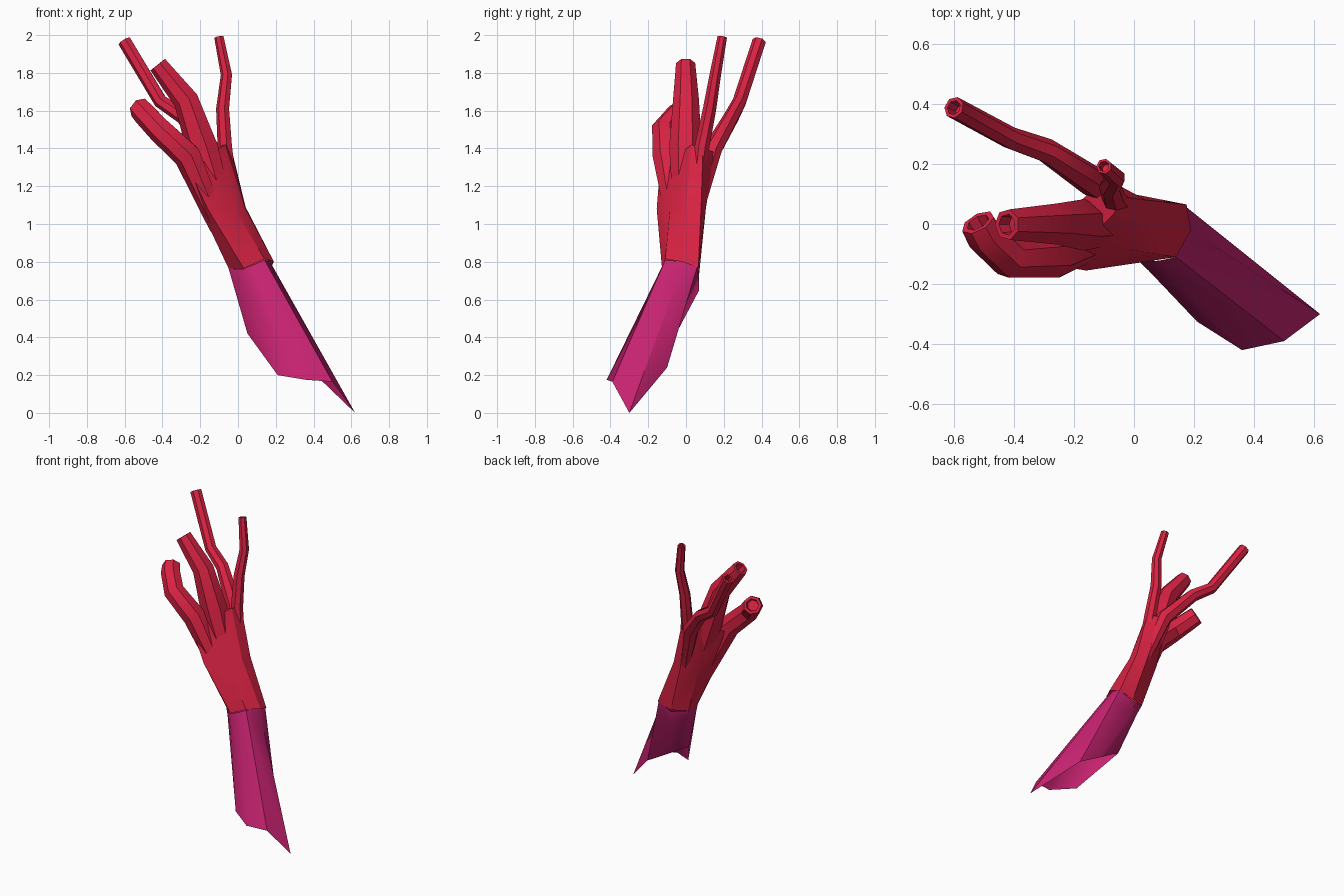
import bpy, bmesh, math
from mathutils import Vector

if "Cube" in bpy.data.objects:
    bpy.data.objects.remove(bpy.data.objects["Cube"])


def material(name, rgb):
    m = bpy.data.materials.new(name)
    m.diffuse_color = (*rgb, 1)
    m.use_nodes = True
    m.node_tree.nodes["Principled BSDF"].inputs["Base Color"].default_value = m.diffuse_color
    return m


RED = material("crimson red", (0.69, 0.016, 0.055))
MAGENTA = material("magenta", (0.56, 0.016, 0.16))


def loft(name, rings, mat, cap=False, angle=35):
    """Skin a list of equal-length point rings."""
    bm = bmesh.new()
    vs = [[bm.verts.new(p) for p in ring] for ring in rings]
    n = len(rings[0])
    for lo, hi in zip(vs, vs[1:]):
        for i in range(n):
            j = (i + 1) % n
            bm.faces.new((lo[i], lo[j], hi[j], hi[i]))
    if cap:
        bm.faces.new(vs[-1])
    bmesh.ops.recalc_face_normals(bm, faces=bm.faces)
    me = bpy.data.meshes.new(name)
    bm.to_mesh(me)
    bm.free()
    me.materials.append(mat)
    ob = bpy.data.objects.new(name, me)
    bpy.context.collection.objects.link(ob)
    bpy.ops.object.select_all(action='DESELECT')
    ob.select_set(True)
    bpy.context.view_layer.objects.active = ob
    bpy.ops.object.shade_smooth_by_angle(angle=math.radians(angle))
    return ob


def ring(center, axis, r, sides=7):
    side = axis.cross(Vector((0, 1, 0))).normalized()
    up = side.cross(axis).normalized()
    return [center + r * (math.cos(t) * side + math.sin(t) * up)
            for t in (2 * math.pi * i / sides for i in range(sides))]


def finger(name, joints):
    """Faceted tube through (x, y, z, radius) joints, with a hollow tip."""
    pts = [Vector(j[:3]) for j in joints]
    rings = []
    for i, p in enumerate(pts):
        a = (p - pts[i - 1]).normalized() if i else Vector()
        b = (pts[i + 1] - p).normalized() if i + 1 < len(pts) else Vector()
        rings.append(ring(p, (a + b).normalized(), joints[i][3]))
    axis = (pts[-1] - pts[-2]).normalized()
    r = joints[-1][3]
    rings.append(ring(pts[-1], axis, r * 0.68))
    rings.append(ring(pts[-1] - axis * 0.05, axis, r * 0.6))
    loft(name, rings, RED, cap=True)


# palm, from wrist to knuckles
wrist = [(.14, -.11, .815), (.19, -.02, .80), (.175, .065, .77), (.07, .07, .74),
         (-.04, .03, .75), (-.05, -.06, .765), (.03, -.127, .765)]
knuckle_base = [(-.02, -.085, 1.08), (.035, 0, 1.09), (.04, .08, 1.09), (-.03, .105, 1.08),
                (-.14, .06, 1.07), (-.19, -.05, 1.06), (-.16, -.155, 1.08)]
knuckles = [(-.15, -.05, 1.36), (-.07, .03, 1.42), (-.035, .09, 1.40), (-.09, .15, 1.38),
            (-.20, .06, 1.38), (-.29, -.06, 1.34), (-.25, -.14, 1.27)]
loft("palm", [wrist, knuckle_base, knuckles], RED, cap=True, angle=25)

# fingers, from palm to tip
finger("back_finger", [(-.02, .05, 1.02, .03), (-.135, .14, 1.39, .052), (-.29, .243, 1.57, .042),
                       (-.41, .285, 1.65, .038), (-.60, .388, 1.968, .037)])
finger("upright_finger", [(-.01, .04, 1.02, .03), (-.068, .085, 1.41, .04), (-.08, .125, 1.61, .036),
                          (-.06, .155, 1.79, .031), (-.10, .192, 1.99, .026)])
finger("middle_finger", [(-.05, -.01, .98, .055), (-.185, -.003, 1.40, .088),
                         (-.272, .0, 1.655, .07), (-.423, -.002, 1.845, .052)])
finger("front_finger", [(-.10, -.05, .98, .05), (-.265, -.105, 1.36, .075),
                        (-.415, -.115, 1.50, .068), (-.495, -.04, 1.585, .064),
                        (-.52, .005, 1.612, .06)])

# forearm: open sleeve with a ragged hem
cuff = [Vector(p) for p in (
    (.14, -.11, .81), (.17, -.01, .80), (.17, .06, .775), (.07, .07, .73),
    (-.04, .03, .75), (-.05, -.06, .765), (.02, -.125, .76), (.085, -.122, .785))]
hem = [Vector(p) for p in (
    (.50, -.39, .165), (.62, -.30, 0), (.37, -.10, .24), (.21, -.10, .33),
    (.09, -.10, .40), (.05, -.10, .42), (.21, -.325, .20), (.36, -.42, .175))]
mid = [w.lerp(h, 0.15) for w, h in zip(cuff, hem)]
mid[3] = Vector((.06, .07, .65))
loft("forearm", [cuff, mid, hem], MAGENTA, angle=45)
